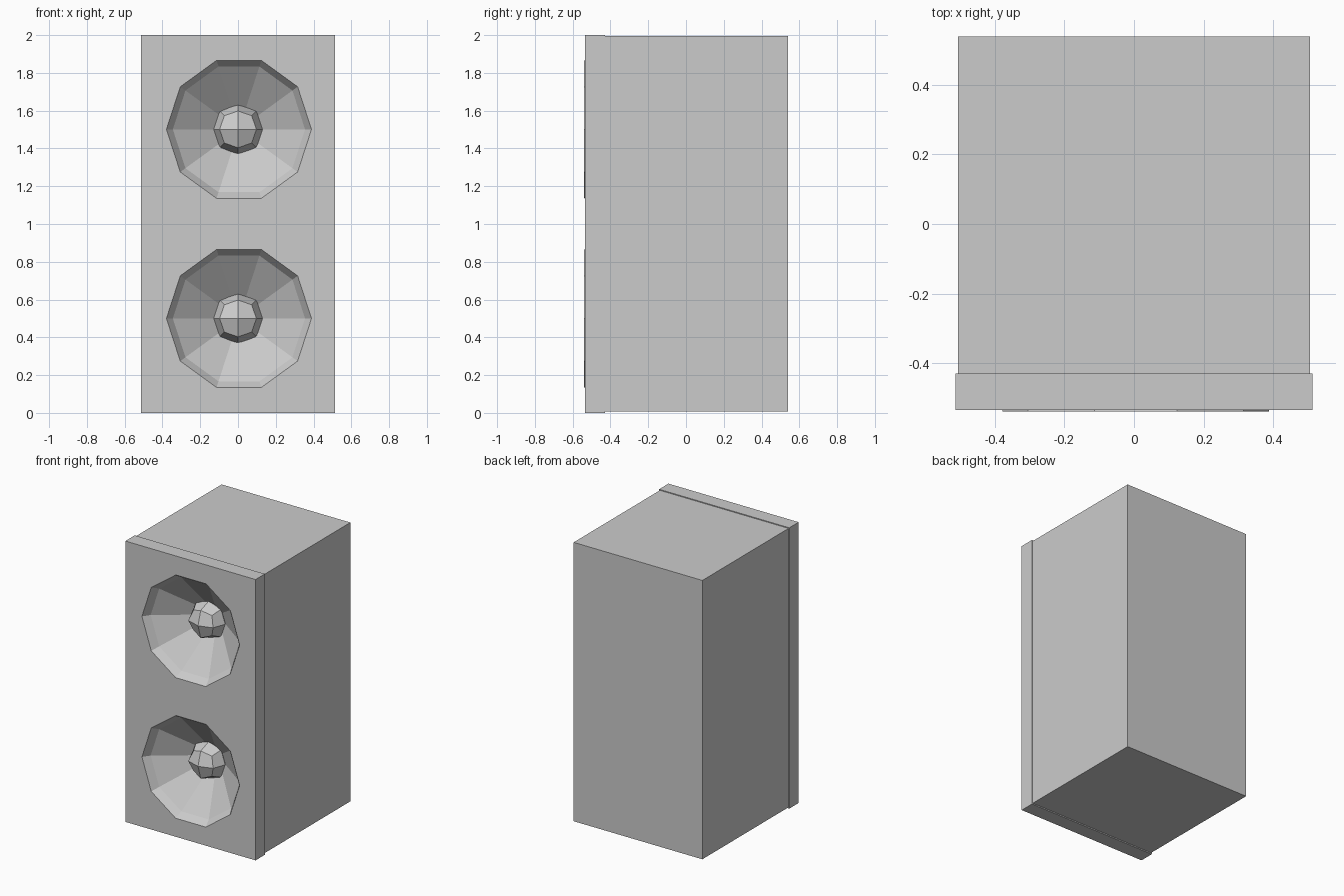
import bpy, bmesh, math

if "Cube" in bpy.data.objects:
    bpy.data.objects.remove(bpy.data.objects["Cube"])

CENTRES = {"lower": 0.5, "upper": 1.501}
CX = 0.005          # horizontal centre of the cones


def make_object(name, bm):
    bmesh.ops.recalc_face_normals(bm, faces=bm.faces)
    mesh = bpy.data.meshes.new(name)
    bm.to_mesh(mesh)
    bm.free()
    obj = bpy.data.objects.new(name, mesh)
    bpy.context.collection.objects.link(obj)
    return obj


def box(name, lo, hi):
    bm = bmesh.new()
    bmesh.ops.create_cube(bm, size=1)
    for v in bm.verts:
        v.co = [(a + b) / 2 + c * (b - a) for a, b, c in zip(lo, hi, v.co)]
    return make_object(name, bm)


def lathe(name, z, profile, sides=10, closed=False):
    """Ten-sided turned shape around the y axis; profile is (radius, y)."""
    bm = bmesh.new()
    rings = []
    for r, y in profile:
        rings.append([bm.verts.new((CX + r * math.cos(i * math.tau / sides), y,
                                    z + r * math.sin(i * math.tau / sides)))
                      for i in range(sides)])
    for a, b in zip(rings, rings[1:]):
        for i in range(sides):
            j = (i + 1) % sides
            bm.faces.new((a[i], a[j], b[j], b[i]))
    bm.faces.new(rings[-1])
    if closed:
        bm.faces.new(rings[0])
    obj = make_object(name, bm)
    if not closed:          # open bowl: normals face the front
        if obj.data.polygons[-1].normal.y > 0:
            obj.data.flip_normals()
    return obj


# Cabinet, open where the baffle closes it
cabinet = box("cabinet", (-0.507, -0.43, 0.008), (0.507, 0.54, 1.994))
bm = bmesh.new()
bm.from_mesh(cabinet.data)
front = [f for f in bm.faces if f.normal.y < -0.9]
bmesh.ops.delete(bm, geom=front, context='FACES_ONLY')
bm.to_mesh(cabinet.data)
bm.free()

# Front baffle with two ten-sided openings
baffle = box("front_baffle", (-0.513, -0.535, 0), (0.513, -0.43, 2))
for label, z in CENTRES.items():
    cutter = lathe(label + "_opening_cutter", z, [(0.382, -0.7), (0.382, -0.3)], closed=True)
    cutter.hide_render = True
    cutter.hide_set(True)
    mod = baffle.modifiers.new(label + "_opening", 'BOOLEAN')
    mod.operation = 'DIFFERENCE'
    mod.solver = 'EXACT'
    mod.object = cutter

# Bake the openings and remove the cutters
bpy.context.view_layer.update()
graph = bpy.context.evaluated_depsgraph_get()
baked = bpy.data.meshes.new_from_object(baffle.evaluated_get(graph))
baffle.modifiers.clear()
baffle.data = baked
for label in CENTRES:
    bpy.data.objects.remove(bpy.data.objects[label + "_opening_cutter"])

for label, z in CENTRES.items():
    # Bevelled rim and speaker cone
    lathe(label + "_speaker_cone", z,
          [(0.382, -0.53), (0.384, -0.54), (0.35, -0.49), (0.02, -0.25)])

    # Rounded dust cap: cube smoothed once
    cap = box(label + "_dust_cap", (-0.13, -0.45, z - 0.13), (0.13, -0.21, z + 0.13))
    sub = cap.modifiers.new("round", 'SUBSURF')
    sub.levels = sub.render_levels = 1
    sub.use_limit_surface = False
